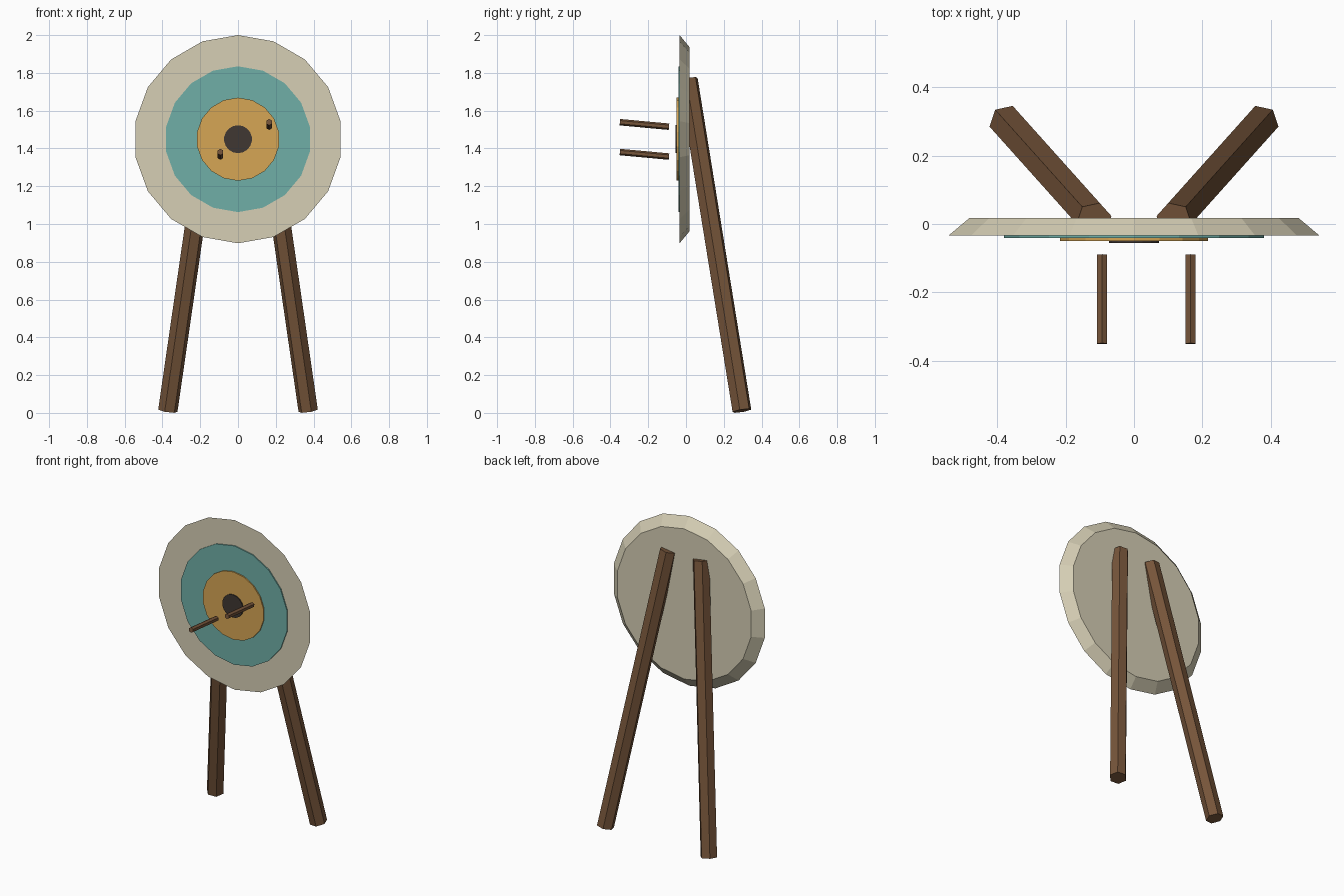
import bpy
import bmesh
from math import cos, sin, tau
from mathutils import Vector

cube = bpy.data.objects.get("Cube")
if cube:
    bpy.data.objects.remove(cube, do_unlink=True)


def material(name, rgb):
    mat = bpy.data.materials.new(name)
    mat.use_nodes = True
    color = (*rgb, 1.0)
    mat.diffuse_color = color
    mat.node_tree.nodes["Principled BSDF"].inputs["Base Color"].default_value = color
    return mat


cream = material("cream", (0.67, 0.62, 0.46))
teal = material("teal", (0.16, 0.43, 0.39))
orange = material("orange", (0.67, 0.38, 0.09))
charcoal = material("charcoal", (0.05, 0.038, 0.032))
wood = material("brown wood", (0.18, 0.09, 0.042))


def prism(name, start, end, r_start, r_end, sides, mat):
    """Capped flat-sided prism between two points, one corner facing upward."""
    start, end = Vector(start), Vector(end)
    axis = (end - start).normalized()
    up = Vector((0, 0, 1))
    u = (up - axis * up.dot(axis)).normalized()
    v = axis.cross(u)
    bm = bmesh.new()
    rings = []
    for centre, r in ((start, r_start), (end, r_end)):
        rings.append([bm.verts.new(centre + r * (u * cos(tau * i / sides) + v * sin(tau * i / sides)))
                      for i in range(sides)])
    a, b = rings
    bm.faces.new(a)
    bm.faces.new(b)
    for i in range(sides):
        j = (i + 1) % sides
        bm.faces.new((a[i], a[j], b[j], b[i]))
    bmesh.ops.recalc_face_normals(bm, faces=bm.faces)
    mesh = bpy.data.meshes.new(name)
    bm.to_mesh(mesh)
    bm.free()
    mesh.materials.append(mat)
    obj = bpy.data.objects.new(name, mesh)
    bpy.context.collection.objects.link(obj)
    return obj


# Round board with a tapered rim, then stacked scoring rings
HUB = 1.449
SIDES = 18
FACE = -0.034
prism("target_board", (0, FACE, HUB), (0, 0.018, HUB), 0.551, 0.488, SIDES, cream)
for name, front, radius, mat in (("outer_ring", -0.041, 0.386, teal),
                                 ("inner_ring", -0.049, 0.220, orange),
                                 ("bullseye", -0.056, 0.074, charcoal)):
    prism(name, (0, front, HUB), (0, FACE + 0.004, HUB), radius, radius, SIDES, mat)

# Splayed hexagonal legs leaning against the back
for name, side in (("left_leg", 1), ("right_leg", -1)):
    prism(name, (0.3715 * side, 0.296, 0.0115), (0.117 * side, 0.012, 1.767), 0.0525, 0.0525, 6, wood)

# Arrow shafts in front of the face, tilted slightly upward
for name, x, z in (("left_shaft", 0.165, 1.527), ("right_shaft", -0.093, 1.369)):
    prism(name, (x, -0.35, z + 0.012), (x, -0.09, z - 0.012), 0.017, 0.017, 6, wood)
